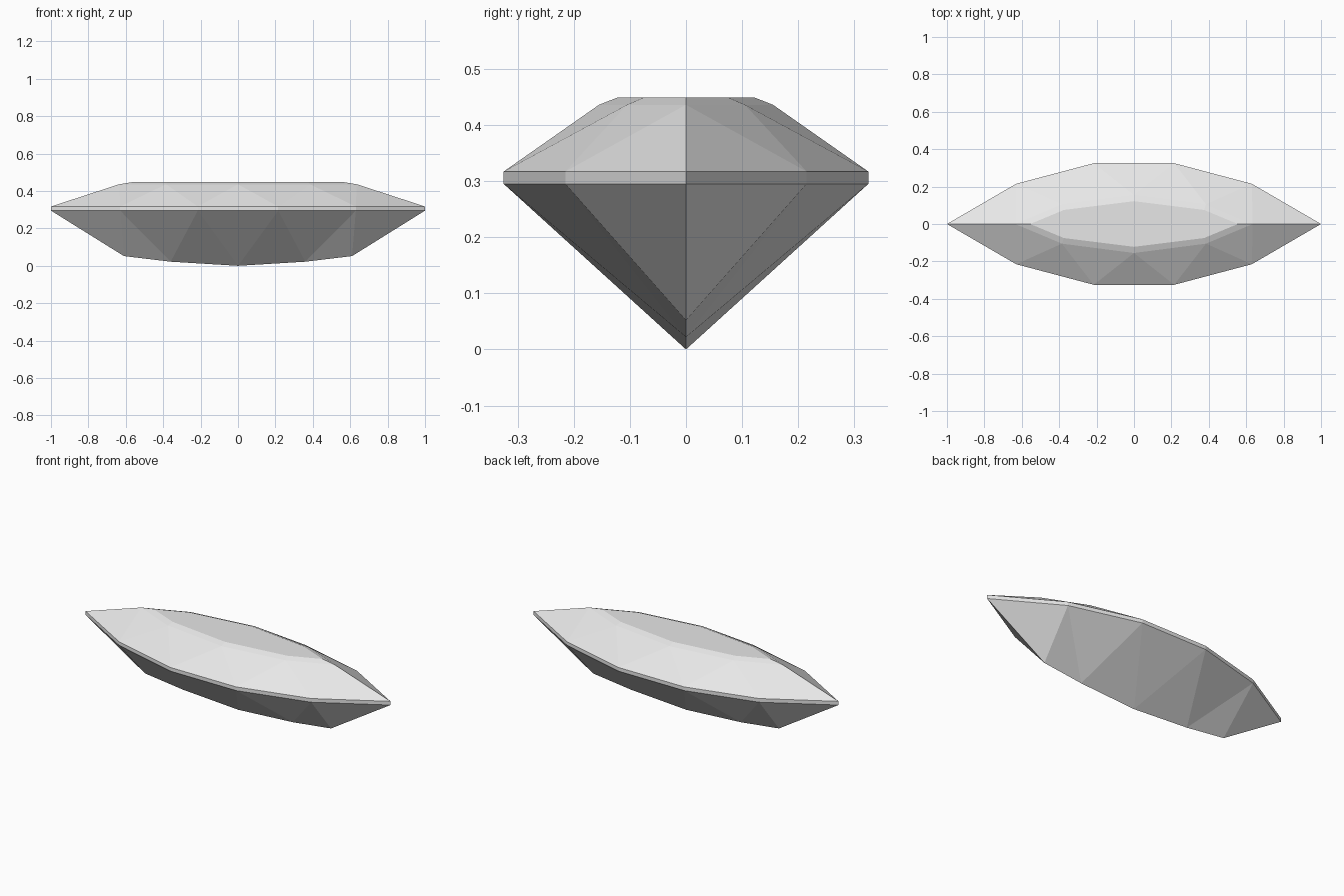
import bpy
import bmesh

cube = bpy.data.objects.get("Cube")
if cube:
    bpy.data.objects.remove(cube, do_unlink=True)

# Clear grey stone
stone = bpy.data.materials.new("pale_grey_stone")
stone.use_nodes = True
colour = (0.8, 0.8, 0.8, 1)
stone.diffuse_color = colour
stone.node_tree.nodes["Principled BSDF"].inputs["Base Color"].default_value = colour

bm = bmesh.new()


def half_ring(points, z, side):
    """Points from the left tip to the right tip, on one side of the stone."""
    mirrored = [(-x, y) for x, y in reversed(points) if x > 0]
    return [bm.verts.new((x, y * side, z if isinstance(z, float) else z[abs(x)]))
            for x, y in points + mirrored]


def quads(a, b):
    for i in range(len(a) - 1):
        bm.faces.new((a[i], a[i + 1], b[i + 1], b[i]))


def facets(outer, inner):
    """Alternating triangles between the girdle and a ring with one point less."""
    for i in range(len(inner)):
        bm.faces.new((outer[i], outer[i + 1], inner[i]))
    for i in range(len(inner) - 1):
        bm.faces.new((inner[i], outer[i + 1], inner[i + 1]))


girdle = [(1, 0), (0.63, 0.215), (0.215, 0.325)]
crown = [(0.635, 0), (0.385, 0.105), (0, 0.155)]
table = [(0.555, 0), (0.375, 0.075), (0, 0.122)]
keel = [(0.61, 0), (0.36, 0), (0, 0)]
keel_heights = {0.61: 0.052, 0.36: 0.022, 0: 0.0}

for side in (1, -1):
    girdle_top = half_ring(girdle, 0.317, side)
    girdle_bottom = half_ring(girdle, 0.295, side)
    crown_ring = half_ring(crown, 0.436, side)
    table_ring = half_ring(table, 0.449, side)
    keel_line = half_ring(keel, keel_heights, side)
    quads(girdle_bottom, girdle_top)
    facets(girdle_top, crown_ring)
    quads(crown_ring, table_ring)
    bm.faces.new(table_ring)
    facets(girdle_bottom, keel_line)

# Weld both halves and merge the flat table into one face
bmesh.ops.remove_doubles(bm, verts=bm.verts[:], dist=0.001)
bmesh.ops.recalc_face_normals(bm, faces=bm.faces[:])
seam = [e for e in bm.edges if len(e.link_faces) == 2
        and all(f.normal.z > 0.999 for f in e.link_faces)]
bmesh.ops.dissolve_edges(bm, edges=seam, use_verts=False)

mesh = bpy.data.meshes.new("marquise_gem")
bm.to_mesh(mesh)
bm.free()
mesh.materials.append(stone)
gem = bpy.data.objects.new("marquise_gem", mesh)
bpy.context.scene.collection.objects.link(gem)
